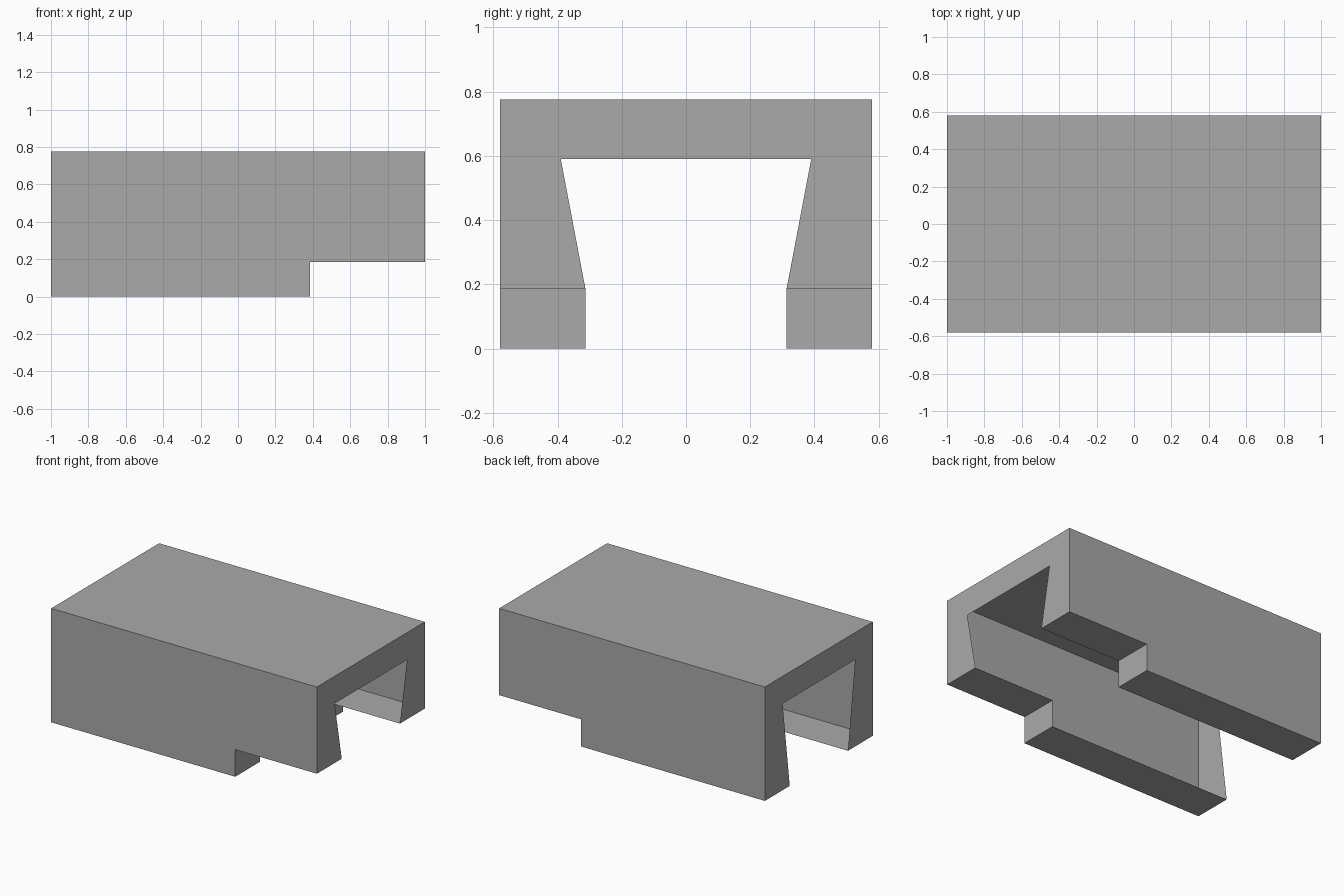
import bpy
import bmesh

cube = bpy.data.objects.get("Cube")
if cube:
    bpy.data.objects.remove(cube, do_unlink=True)

# Main dimensions
LENGTH, WIDTH, HEIGHT = 1.0, 0.58, 0.775
ROOF, STEP_Z, STEP_X = 0.59, 0.185, 0.385
INNER_TOP, INNER_LOW = 0.39, 0.313

grey = bpy.data.materials.new("mid grey")
grey.use_nodes = True
colour = (0.4, 0.4, 0.4, 1.0)
grey.diffuse_color = colour
grey.node_tree.nodes["Principled BSDF"].inputs["Base Color"].default_value = colour


def make_part(name, faces):
    """Build one flat-shaded sheet object from lists of corner points."""
    bm = bmesh.new()
    for corners in faces:
        bm.faces.new([bm.verts.new(p) for p in corners])
    bmesh.ops.remove_doubles(bm, verts=bm.verts, dist=0.0001)
    mesh = bpy.data.meshes.new(name)
    bm.to_mesh(mesh)
    bm.free()
    mesh.materials.append(grey)
    obj = bpy.data.objects.new(name, mesh)
    bpy.context.collection.objects.link(obj)
    return obj


def oriented(points, side):
    """Keep the winding outward when a face is mirrored across y."""
    return points if side < 0 else points[::-1]


def end_frame(x, foot):
    """Three faces around the tunnel mouth at one end, facing outward."""
    half = []
    for s in (-1, 1):
        leg = [(x, s * WIDTH, foot), (x, s * INNER_LOW, foot),
               (x, s * INNER_TOP, ROOF), (x, s * WIDTH, ROOF)]
        half.append(oriented(leg, s * x))
    beam = [(x, -WIDTH, ROOF), (x, -INNER_TOP, ROOF), (x, INNER_TOP, ROOF),
            (x, WIDTH, ROOF), (x, WIDTH, HEIGHT), (x, -WIDTH, HEIGHT)]
    faces = half + [oriented(beam, -x)]
    return faces


# Top sheet
make_part("top_panel", [[(-LENGTH, -WIDTH, HEIGHT), (LENGTH, -WIDTH, HEIGHT),
                         (LENGTH, WIDTH, HEIGHT), (-LENGTH, WIDTH, HEIGHT)]])

# Stepped side walls and the undersides of the legs
for side, label in ((-1, "front"), (1, "back")):
    y, inner = side * WIDTH, side * INNER_LOW
    foot_line = [(-LENGTH, 0), (STEP_X, 0), (STEP_X, STEP_Z), (LENGTH, STEP_Z)]
    outline = foot_line + [(LENGTH, HEIGHT), (-LENGTH, HEIGHT)]
    make_part(label + "_wall", [oriented([(x, y, z) for x, z in outline], side)])
    under = []
    for (xa, za), (xb, zb) in zip(foot_line, foot_line[1:]):
        strip = [(xa, y, za), (xa, inner, za), (xb, inner, zb), (xb, y, zb)]
        under.append(oriented(strip, side))
    make_part(label + "_leg_underside", under)

# Open end frames
right_end = end_frame(LENGTH, STEP_Z)
left_end = end_frame(-LENGTH, 0)
make_part("stepped_end_frame", right_end)
make_part("full_end_frame", left_end)
